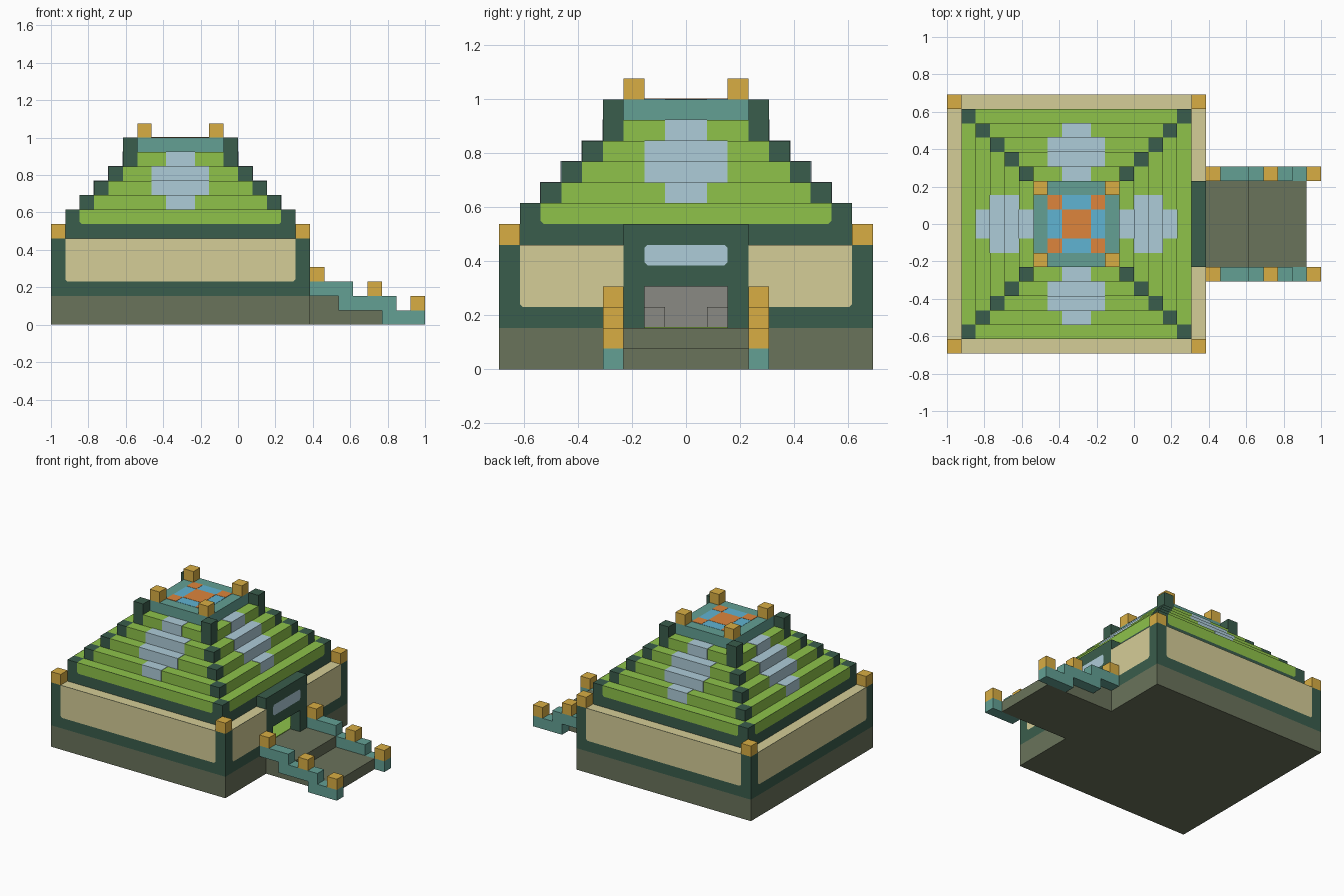
import bpy, bmesh
from mathutils import Vector

cube = bpy.data.objects.get("Cube")
if cube:
    bpy.data.objects.remove(cube)

U = 2 / 26                                # one block
CENTRE = Vector((-1 + 9 * U, 0, 0))       # middle of the pyramid


def linear(c):
    c /= 255
    return c / 12.92 if c <= 0.04045 else ((c + 0.055) / 1.055) ** 2.4


def material(name, r, g, b):
    m = bpy.data.materials.new(name)
    m.use_nodes = True
    col = (linear(r), linear(g), linear(b), 1)
    m.diffuse_color = col
    m.node_tree.nodes["Principled BSDF"].inputs["Base Color"].default_value = col
    return m


TAN = material("sandy tan", 213, 205, 151)
DARK = material("dark green", 58, 93, 76)
STONE = material("mossy stone", 106, 115, 91)
GREEN = material("grass green", 142, 194, 74)
PALE = material("pale blue grey", 174, 204, 216)
TEAL = material("teal", 99, 160, 148)
GOLD = material("gold", 216, 174, 68)
BLUE = material("water blue", 96, 179, 210)
ORANGE = material("orange", 221, 133, 60)
GREY = material("room grey", 138, 138, 131)


def turn(x, y, side):
    """Quarter turns about the pyramid's middle."""
    for _ in range(side):
        x, y = -y, x
    return x, y


def finish(name, bm, mats):
    mesh = bpy.data.meshes.new(name)
    bm.to_mesh(mesh)
    bm.free()
    for m in mats:
        mesh.materials.append(m)
    ob = bpy.data.objects.new(name, mesh)
    bpy.context.collection.objects.link(ob)


def box(name, xs, ys, zs, mat, top=None, side=0):
    """Block given by ranges in block units; the top may have its own colour."""
    a, b = turn(xs[0], ys[0], side), turn(xs[1], ys[1], side)
    lo = Vector((min(a[0], b[0]), min(a[1], b[1]), zs[0]))
    hi = Vector((max(a[0], b[0]), max(a[1], b[1]), zs[1]))
    bm = bmesh.new()
    bmesh.ops.create_cube(bm, size=1)
    for v in bm.verts:
        v.co = CENTRE + U * Vector([(lo[i] + hi[i]) / 2 + v.co[i] * (hi[i] - lo[i]) for i in range(3)])
    bm.normal_update()
    for f in bm.faces:
        f.material_index = int(top is not None and f.normal.z > 0.9)
    finish(name, bm, [mat, top] if top else [mat])


def panel(name, dist, ss, zs, mat, side, cut_top=False, cut=0.15):
    """Thin outward panel with clipped corners; side 0 faces right."""
    (s0, s1), (z0, z1) = ss, zs
    outline = [(s0, z0 + cut), (s0 + cut, z0), (s1 - cut, z0), (s1, z0 + cut)]
    if cut_top:
        outline += [(s1, z1 - cut), (s1 - cut, z1), (s0 + cut, z1), (s0, z1 - cut)]
    else:
        outline += [(s1, z1), (s0, z1)]
    bm = bmesh.new()
    verts = []
    for s, z in outline:
        x, y = turn(dist + 0.03, s, side)
        verts.append(bm.verts.new(CENTRE + U * Vector((x, y, z))))
    bm.faces.new(verts)
    finish(name, bm, [mat])


# Foundation
box("foundation", (-9, 9), (-9, 9), (0, 2), STONE)

# Outer walls with tan ledge, panels and gold corner blocks
for s in range(1, 4):
    box("outer_wall", (8, 9), (-8, 9), (2, 6), DARK, TAN, s)
    panel("wall_panel", 9, (-8, 8), (3, 6), TAN, s)
for y0, y1, p0, p1 in ((-8, -3, -8, -3), (3, 9, 3, 8)):
    box("entrance_wall", (8, 9), (y0, y1), (2, 6), DARK, TAN)
    panel("entrance_wall_panel", 9, (p0, p1), (3, 6), TAN, 0)
for s in range(4):
    box("ledge_corner_block", (8, 9), (8, 9), (6, 7), GOLD, side=s)

# Doorway
for y in (-3, 2):
    box("door_jamb", (8, 9), (y, y + 1), (2, 4), DARK)
box("door_lintel", (8, 9), (-3, 3), (4, 7), DARK)
panel("door_window", 9, (-2, 2), (5, 6), PALE, 0, cut_top=True)

# Inner room
box("room_floor", (-1, 8), (-5, 5), (2, 2.05), GREEN)
box("room_back_wall", (-2, -1), (-6, 6), (2, 6), GREY)
for y in (-6, 5):
    box("room_side_wall", (-1, 8), (y, y + 1), (2, 6), GREY)
for y in (-2, 1):
    box("room_seat", (-1, 0), (y, y + 1), (2, 3), GREY)

# Stepped roof: rings of blocks with dark corners, each smaller than the last
box("roof_base", (-8, 8), (-8, 8), (6, 7), DARK)
for k in range(7, 12):
    h = 14 - k
    post_top = 13 if k == 11 else k + 1
    for s in range(4):
        box("roof_tier", (h, h + 1), (-h, h), (k, k + 1), DARK if k == 7 else GREEN, GREEN, s)
        box("roof_corner_post", (h, h + 1), (h, h + 1), (k, post_top), DARK, side=s)
for s in range(4):
    panel("roof_base_panel", 8, (-7, 7), (7, 8), GREEN, s)

# Pale patches running up the middle of each roof face
for k, w in ((8, 1), (9, 2), (10, 2), (11, 1)):
    h = 14 - k
    for s in range(4):
        box("roof_patch", (h, h + 1.03), (-w, w), (k, k + 1.03), PALE, side=s)

# Summit platform with pool pattern
box("summit", (-3, 3), (-3, 3), (12, 13), TEAL)
box("summit_pool", (-2, 2), (-2, 2), (13, 13.02), BLUE)
box("summit_pool_centre", (-1, 1), (-1, 1), (13, 13.04), ORANGE)
for s in range(4):
    box("summit_pool_corner", (1, 2), (1, 2), (13, 13.04), ORANGE, side=s)
    box("summit_corner_block", (2, 3), (2, 3), (13, 14), GOLD, side=s)

# Entrance steps
box("upper_step", (9, 12), (-3, 3), (0, 2), STONE)
box("lower_step", (12, 16), (-3, 3), (0, 1), STONE)

# Stepped parapets with gold blocks on both sides of the steps
for y in (-4, 3):
    ys = (y, y + 1)
    for x0, x1, z in ((9, 12, 2), (11, 15, 1), (14, 17, 0)):
        box("parapet", (x0, x1), ys, (z, z + 1), TEAL)
    for x, z in ((9, 3), (13, 2), (16, 1)):
        box("parapet_block", (x, x + 1), ys, (z, z + 1), GOLD)
